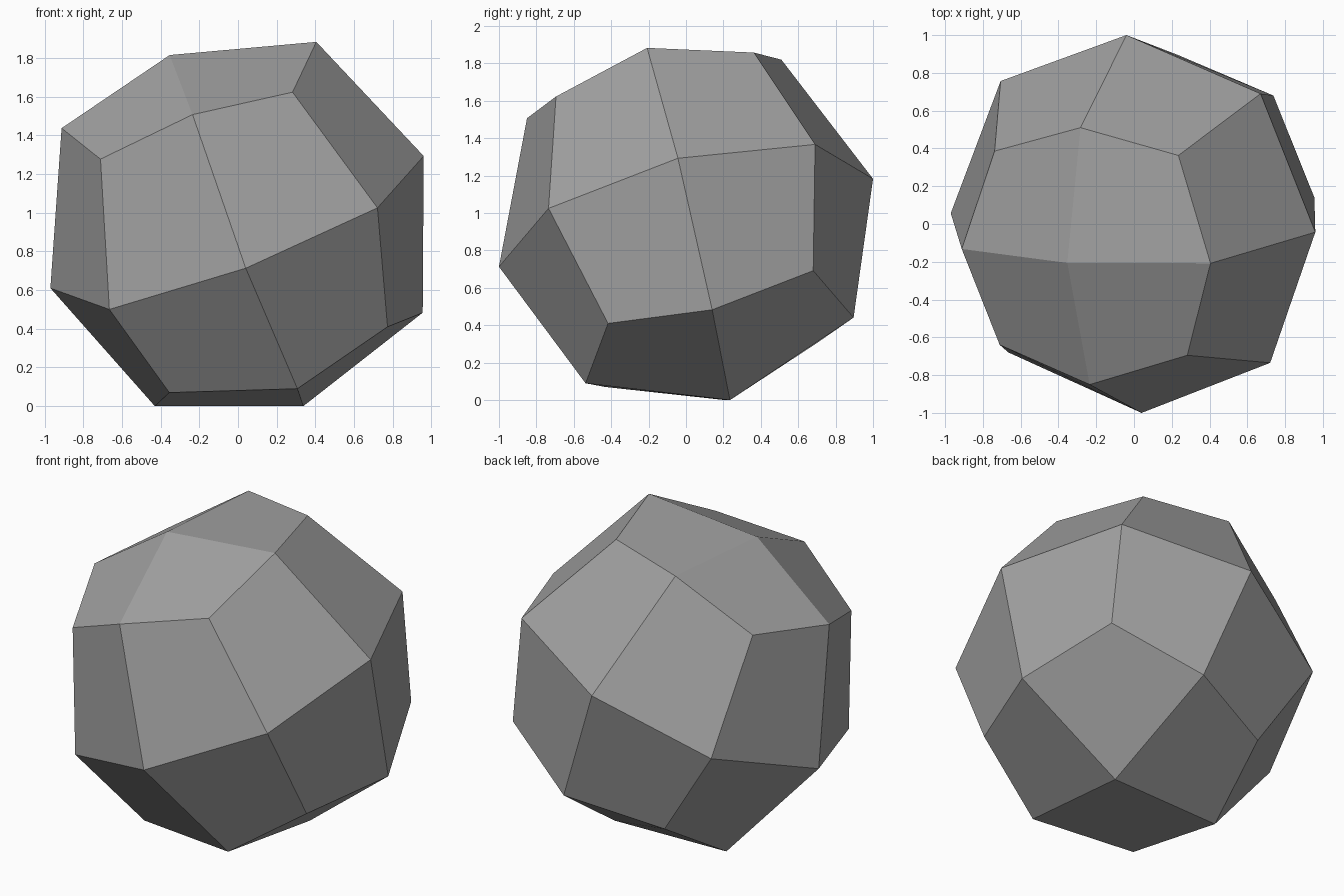
import bpy, bmesh
from itertools import product

if "Cube" in bpy.data.objects:
    bpy.data.objects.remove(bpy.data.objects["Cube"])

# Faceted stone: a tilted cube whose sides are each split 2 x 2 and puffed out
# to a ball, giving 24 kite faces. Points sit on a 3 x 3 x 3 grid without centre.
# Layers run bottom to top, rows front to back, points left to right.
layers = [
    [[(-.355, -.43, .07), (.307, -.537, .09), (.773, -.417, .41)],
     [(-.43, .21, 0), (.338, .235, 0), (.955, .14, .483)],
     [(-.34, .70, .305), (.23, .896, .441), (.738, .68, .692)]],
    [[(-.665, -.68, .50), (.04, -1, .713), (.721, -.735, 1.025)],
     [(-.97, .057, .61), None, (.96, -.043, 1.293)],
     [(-.706, .757, .87), (-.04, 1, 1.183), (.67, .69, 1.367)]],
    [[(-.711, -.64, 1.277), (-.235, -.85, 1.507), (.282, -.695, 1.623)],
     [(-.912, -.132, 1.437), (-.353, -.206, 1.815), (.405, -.208, 1.883)],
     [(-.738, .386, 1.52), (-.283, .51, 1.82), (.235, .363, 1.858)]],
]

bm = bmesh.new()
grid = {}
for k, j, i in product(range(3), repeat=3):
    if layers[k][j][i]:
        grid[(k, j, i)] = bm.verts.new(layers[k][j][i])

# Three kites meet at every corner: corner, edge, side centre, edge
for corner in product((0, 2), repeat=3):
    for axis in range(3):
        def flat(*axes):
            return grid[tuple(1 if n in axes else c for n, c in enumerate(corner))]
        b, c = (axis + 1) % 3, (axis + 2) % 3
        bm.faces.new((flat(), flat(b), flat(b, c), flat(c)))
bmesh.ops.recalc_face_normals(bm, faces=bm.faces[:])

mesh = bpy.data.meshes.new("faceted_stone")
bm.to_mesh(mesh)
bm.free()

# Plain grey stone
grey = bpy.data.materials.new("stone_grey")
grey.diffuse_color = (0.36, 0.36, 0.36, 1)
grey.use_nodes = True
grey.node_tree.nodes["Principled BSDF"].inputs["Base Color"].default_value = grey.diffuse_color
mesh.materials.append(grey)

stone = bpy.data.objects.new("faceted_stone", mesh)
bpy.context.collection.objects.link(stone)
